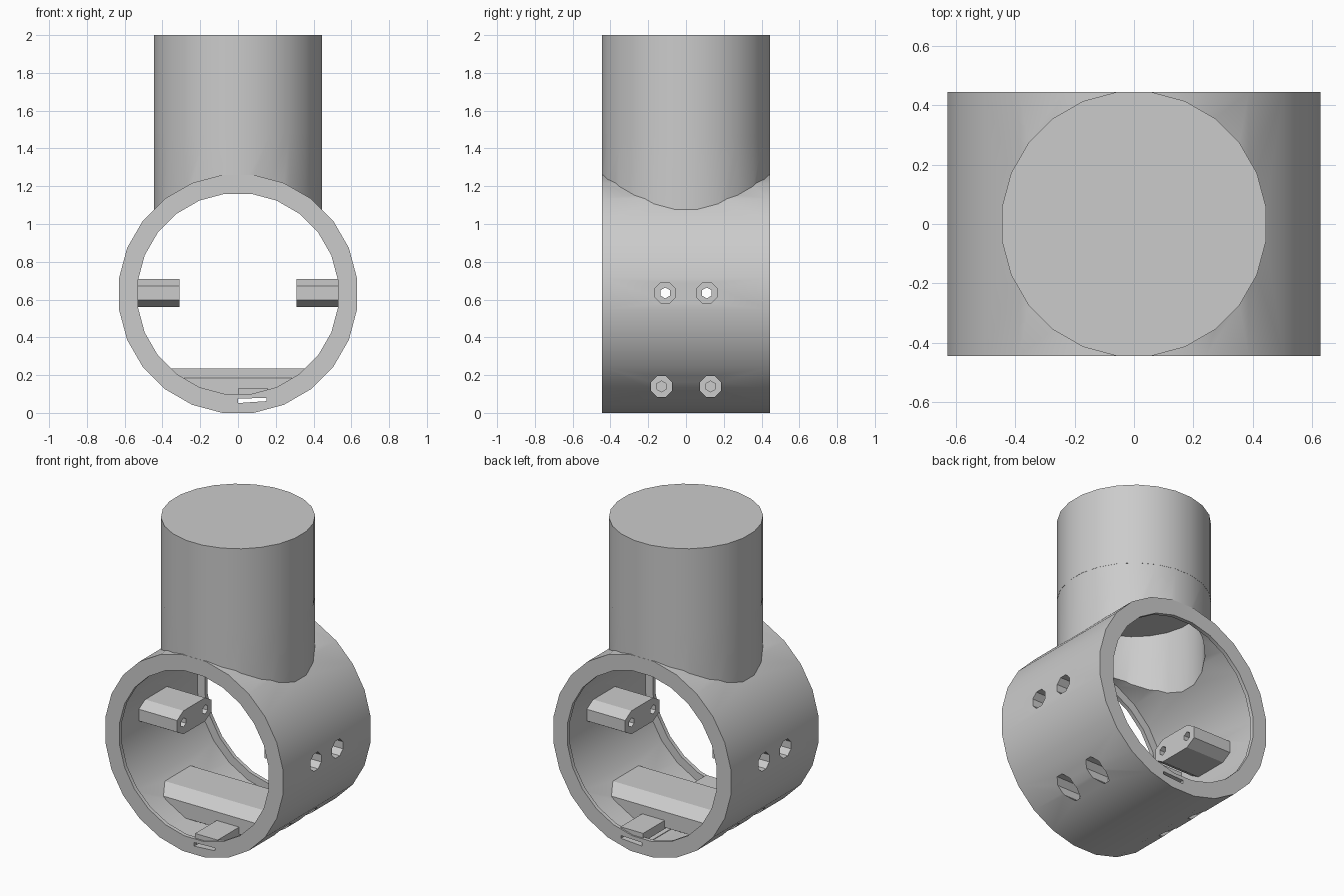
import bpy, math

if "Cube" in bpy.data.objects:
    bpy.data.objects.remove(bpy.data.objects["Cube"])

grey = bpy.data.materials.new("plain grey")
grey.use_nodes = True
grey.diffuse_color = (0.6, 0.6, 0.6, 1)
grey.node_tree.nodes["Principled BSDF"].inputs["Base Color"].default_value = (0.6, 0.6, 0.6, 1)

CENTRE = 0.63      # height of the ring axis
HALF = 0.445       # half length of the ring, radius of the neck
LIP = 0.42         # where the narrower end lips of the ring begin


def prism(name, outline, axis, start, end):
    """Extrude a 2D outline along x, y or z."""
    place = {"x": lambda u, v, t: (t, u, v),
             "y": lambda u, v, t: (u, t, v),
             "z": lambda u, v, t: (u, v, t)}[axis]
    n = len(outline)
    verts = [place(u, v, t) for t in (start, end) for u, v in outline]
    faces = [tuple(range(n)), tuple(range(n, 2 * n))]
    faces += [(i, (i + 1) % n, n + (i + 1) % n, n + i) for i in range(n)]
    mesh = bpy.data.meshes.new(name)
    mesh.from_pydata(verts, [], faces)
    obj = bpy.data.objects.new(name, mesh)
    bpy.context.collection.objects.link(obj)
    bpy.ops.object.select_all(action="DESELECT")
    obj.select_set(True)
    bpy.context.view_layer.objects.active = obj
    bpy.ops.object.mode_set(mode="EDIT")
    bpy.ops.mesh.select_all(action="SELECT")
    bpy.ops.mesh.normals_make_consistent(inside=False)
    bpy.ops.object.mode_set(mode="OBJECT")
    mesh.materials.append(grey)
    return obj


def circle(radius, sides, u=0, v=0):
    # polygon with flats on its four extremes, scaled to touch the radius
    r = radius / math.cos(math.pi / sides)
    angles = [2 * math.pi * (i + 0.5) / sides for i in range(sides)]
    return [(u + r * math.cos(a), v + r * math.sin(a)) for a in angles]


def pill(spread, radius, z, steps=3):
    ends = [(spread, -math.pi / 2), (-spread, math.pi / 2)]
    return [(u + radius * math.cos(a + math.pi * i / steps),
             z + radius * math.sin(a + math.pi * i / steps))
            for u, a in ends for i in range(steps + 1)]


def combine(target, tool, operation):
    mod = target.modifiers.new(operation, "BOOLEAN")
    mod.operation, mod.object, mod.solver = operation, tool, "EXACT"
    bpy.context.view_layer.objects.active = target
    bpy.ops.object.modifier_apply(modifier=mod.name)
    bpy.data.objects.remove(tool)


# Ring and hollow neck; the bore is wider between the two end lips
body = prism("ring_and_neck", circle(0.63, 24, 0, CENTRE), "y", -HALF, HALF)
combine(body, prism("neck", circle(HALF - 0.001, 24), "z", CENTRE, 1.475), "UNION")
combine(body, prism("lip_bore", circle(0.53, 24, 0, CENTRE), "y", -1, 1), "DIFFERENCE")
combine(body, prism("wide_bore", circle(0.582, 24, 0, CENTRE), "y", -LIP, LIP), "DIFFERENCE")
combine(body, prism("neck_bore", circle(0.41, 24), "z", CENTRE, 1.6), "DIFFERENCE")

# Side lugs
for side in (-1, 1):
    lug = prism("lug", pill(0.11, 0.075, CENTRE + 0.005), "x", side * 0.31, side * 0.6)
    combine(body, lug, "UNION")

# Bottom bar and the small raised tongue with a slit beneath it
bar = prism("bar", pill(0.13, 0.1, 0.135), "x", -0.7, 0.7)
combine(bar, prism("trim", circle(0.605, 24, 0, CENTRE), "y", -1, 1), "INTERSECT")
combine(body, bar, "UNION")
tongue = [(0.0, 0.04), (0.16, 0.04), (0.16, 0.13), (0.0, 0.13)]
combine(body, prism("tongue", tongue, "y", 0.01 - HALF, HALF - 0.01), "UNION")
slit = [(0.0, 0.052), (0.15, 0.062), (0.15, 0.08), (0.0, 0.075)]
combine(body, prism("slit", slit, "y", -1, 1), "DIFFERENCE")

# Screw holes: a wide recess from outside, then a narrow bore
for side in (-1, 1):
    for spread, z, recess, deep in ((0.11, CENTRE + 0.005, 0.5, 0.2),
                                    (0.13, 0.14, 0.26, 0.1)):
        for y in (-spread, spread):
            for radius, depth, sides in ((0.055, recess, 8), (0.025, deep, 6)):
                hole = prism("hole", circle(radius, sides, y, z), "x", side * depth, side)
                combine(body, hole, "DIFFERENCE")

# Solid plug on top of the neck
plug = prism("top_plug", circle(HALF, 24), "z", 1.475, 2.0)

for obj in (body, plug):
    bpy.ops.object.select_all(action="DESELECT")
    obj.select_set(True)
    bpy.context.view_layer.objects.active = obj
    bpy.ops.object.shade_smooth_by_angle(angle=math.radians(25))
